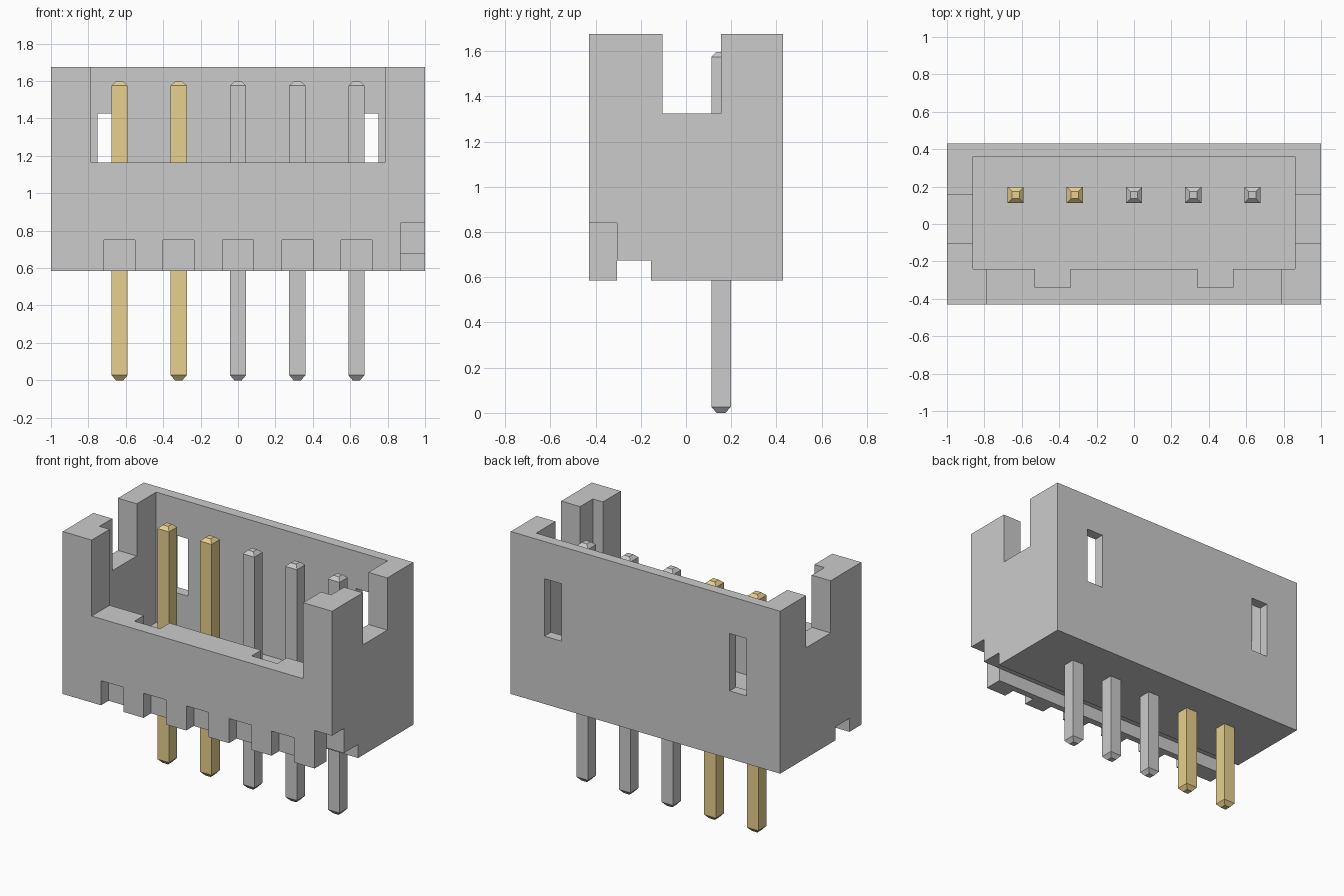
import bpy, bmesh

if "Cube" in bpy.data.objects:
    bpy.data.objects.remove(bpy.data.objects["Cube"])

PIN_X = [-0.633, -0.317, 0.0, 0.317, 0.633]
PIN_Y = 0.155


def add_mesh(name, bm):
    bmesh.ops.recalc_face_normals(bm, faces=bm.faces)
    mesh = bpy.data.meshes.new(name)
    bm.to_mesh(mesh)
    bm.free()
    obj = bpy.data.objects.new(name, mesh)
    bpy.context.collection.objects.link(obj)
    return obj


def box(name, x, y, z):
    bm = bmesh.new()
    bmesh.ops.create_cube(bm, size=1)
    for v in bm.verts:
        v.co = [r[0] if c < 0 else r[1] for c, r in zip(v.co, (x, y, z))]
    return add_mesh(name, bm)


def cut(target, x, y, z):
    cutter = box("cutter", x, y, z)
    cutter.hide_render = True
    mod = target.modifiers.new("cut", 'BOOLEAN')
    mod.operation = 'DIFFERENCE'
    mod.solver = 'EXACT'
    mod.object = cutter
    bpy.context.view_layer.objects.active = target
    bpy.ops.object.modifier_apply(modifier=mod.name)
    bpy.data.objects.remove(cutter)


# Housing shell with its open cavity
housing = box("housing", (-1, 1), (-0.43, 0.43), (0.585, 1.675))
cut(housing, (-0.86, 0.86), (-0.24, 0.36), (0.80, 1.8))
# Lowered front wall and side notches
cut(housing, (-0.785, 0.785), (-0.6, -0.2), (1.165, 1.8))
cut(housing, (-1.2, 1.2), (-0.105, 0.155), (1.325, 1.8))
# Mirrored key slots in the front wall and windows in the back wall
for s in (-1, 1):
    cut(housing, sorted((s * 0.34, s * 0.53)), (-0.34, -0.2), (0.80, 1.8))
    cut(housing, sorted((s * 0.625, s * 0.75)), (0.3, 0.6), (1.04, 1.425))
# Channel under the base, corner relief, row of lower front recesses
cut(housing, (-1.2, 1.2), (-0.305, -0.155), (0.4, 0.675))
cut(housing, (0.87, 1.2), (-0.6, -0.305), (0.4, 0.84))
for px in PIN_X:
    cut(housing, (px - 0.083, px + 0.083), (-0.6, -0.35), (0.4, 0.75))

# Square pins with tapered ends
gold = bpy.data.materials.new("gold")
gold.diffuse_color = (0.80, 0.63, 0.27, 1)
gold.use_nodes = True
gold.node_tree.nodes["Principled BSDF"].inputs["Base Color"].default_value = gold.diffuse_color
PROFILE = [(0.02, 0.0), (0.043, 0.027), (0.043, 1.575), (0.02, 1.597)]
for i, px in enumerate(PIN_X):
    bm = bmesh.new()
    rings = [[bm.verts.new((px + a * r, PIN_Y + b * r, z))
              for a, b in ((-1, -1), (1, -1), (1, 1), (-1, 1))]
             for r, z in PROFILE]
    for lo, hi in zip(rings, rings[1:]):
        for k in range(4):
            n = (k + 1) % 4
            bm.faces.new((lo[k], lo[n], hi[n], hi[k]))
    bm.faces.new(rings[0])
    bm.faces.new(rings[-1])
    pin = add_mesh(f"pin_{i + 1}", bm)
    if i < 2:
        pin.data.materials.append(gold)
